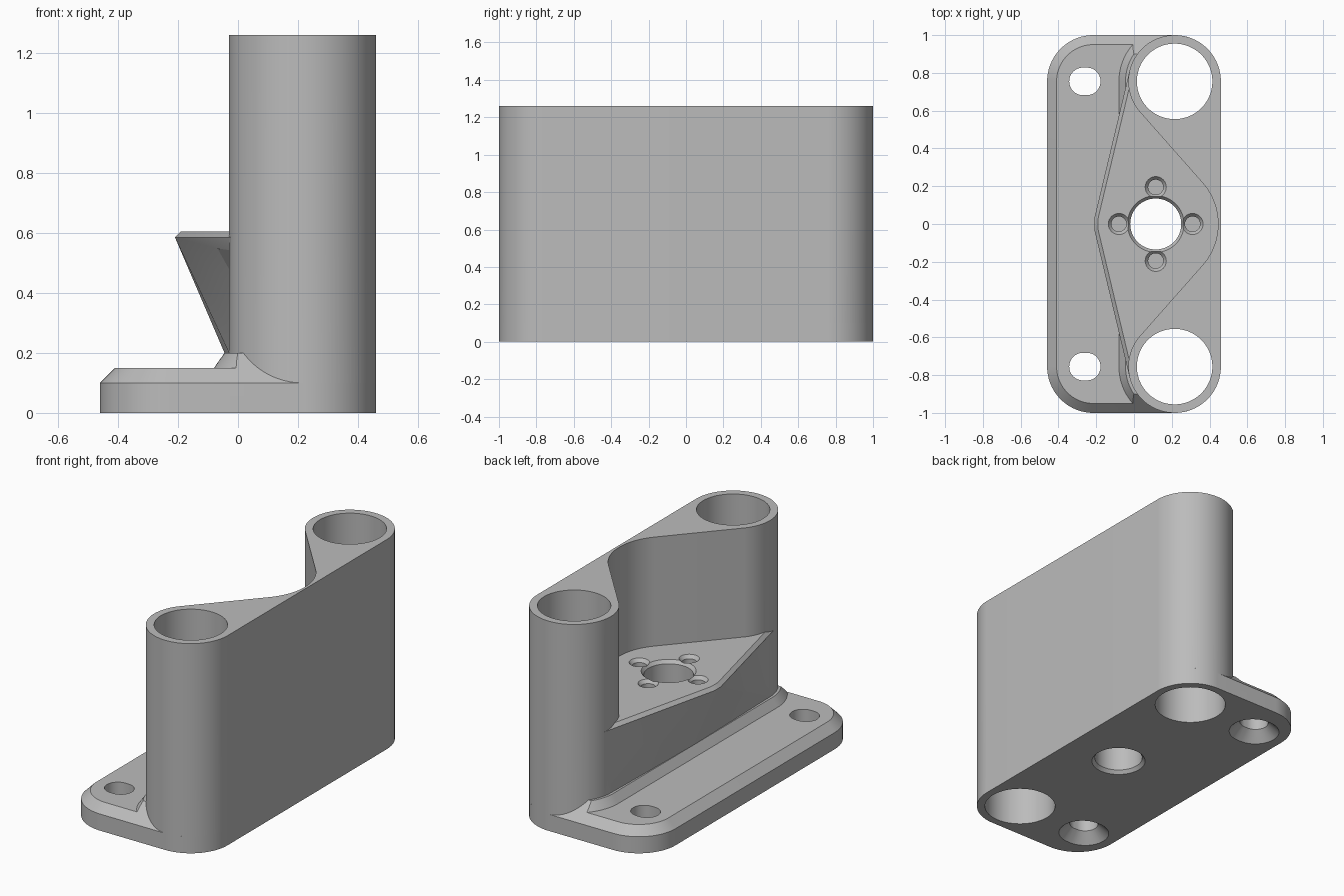
import bpy, bmesh, math
from math import cos, sin, pi, radians

if "Cube" in bpy.data.objects:
    bpy.data.objects.remove(bpy.data.objects["Cube"])

grey = bpy.data.materials.new("plain_grey")
grey.diffuse_color = (0.5, 0.5, 0.5, 1)
grey.use_nodes = True
grey.node_tree.nodes["Principled BSDF"].inputs["Base Color"].default_value = grey.diffuse_color

CX, CY, R = 0.215, 0.755, 0.245      # tube centre and outer radius
HX, POCKET = 0.115, 0.33             # motor bore centre and pocket radius


def loft(name, rings):
    """Solid through rings of equal point count; each ring is (z, [(x, y), ...])."""
    bm = bmesh.new()
    loops = [[bm.verts.new((x, y, z)) for x, y in pts] for z, pts in rings]
    n = len(loops[0])
    bm.faces.new(loops[0][::-1])
    bm.faces.new(loops[-1])
    for a, b in zip(loops, loops[1:]):
        for i in range(n):
            j = (i + 1) % n
            bm.faces.new((a[i], a[j], b[j], b[i]))
    bmesh.ops.recalc_face_normals(bm, faces=bm.faces)
    me = bpy.data.meshes.new(name)
    bm.to_mesh(me)
    bm.free()
    me.materials.append(grey)
    ob = bpy.data.objects.new(name, me)
    bpy.context.collection.objects.link(ob)
    return ob


def arc(cx, cy, r, a0, a1, n=24):
    return [(cx + r * cos(a0 + (a1 - a0) * i / n),
             cy + r * sin(a0 + (a1 - a0) * i / n)) for i in range(n + 1)]


def rounded(r):
    """Rounded rectangle about the four corner centres."""
    pts = []
    for k, (sx, sy) in enumerate([(1, 1), (-1, 1), (-1, -1), (1, -1)]):
        pts += arc(CX * sx, CY * sy, r, k * pi / 2, (k + 1) * pi / 2)
    return pts


def slot(cx, cy, r, half):
    return (arc(cx + half, cy, r, -pi / 2, pi / 2) +
            arc(cx - half, cy, r, pi / 2, 3 * pi / 2))


def revolved(name, x, y, profile, n=64):
    """Round solid from (z, radius) pairs."""
    return loft(name, [(z, arc(x, y, r, 0, 2 * pi * (n - 1) / n, n - 1))
                       for z, r in profile])


def boolean(target, other, op):
    m = target.modifiers.new(op, 'BOOLEAN')
    m.operation, m.solver, m.object = op, 'EXACT', other
    bpy.context.view_layer.objects.active = target
    bpy.ops.object.modifier_apply(modifier=m.name)
    bpy.data.objects.remove(other)


# Flange with a chamfered rim
bracket = loft("mount_bracket", [(0, rounded(R)), (0.1, rounded(R)),
                                 (0.15, rounded(R - 0.05))])

# Sloped foot around the tower, trimmed by the extended rim chamfer
foot = loft("foot", [(z, arc(CX, CY, r, pi / 2, pi) + arc(CX, -CY, r, pi, 3 * pi / 2))
                     for z, r in ((0.05, R + 0.05), (0.15, R + 0.05), (0.2, R + 0.015))])
trim = loft("trim", [(0, rounded(R)), (0.1, rounded(R)), (0.25, rounded(R - 0.15))])
boolean(foot, trim, 'INTERSECT')
boolean(bracket, foot, 'UNION')

# Tower: two tubes joined by a wall with a curved pocket
ang = math.atan2(CY, CX - HX) - math.acos((R + POCKET) / math.hypot(CX - HX, CY))
upper = arc(CX, CY, R, 0, pi + ang, 60)
lower = [(x, -y) for x, y in reversed(upper)]
tower_outline = upper + arc(HX, 0, POCKET, ang, -ang, 32) + lower
boolean(bracket, loft("tower", [(0, tower_outline), (1.26, tower_outline)]), 'UNION')


# Motor seat: pointed block tapering down to the foot
def seat_ring(x_tip, y_tip, x_end, y_end):
    return [(0.452, -CY), (0.452, CY), (x_end, y_end), (x_tip, y_tip),
            (x_tip, -y_tip), (x_end, -y_end)]


t = radians(13.2)
ex, ey = CX - R * cos(t), CY + R * sin(t)
boolean(bracket, loft("motor_seat", [
    (0.05, seat_ring(-0.045, 0.03, -0.03, CY)),
    (0.2, seat_ring(-0.045, 0.03, -0.03, CY)),
    (0.585, seat_ring(-0.21, 0.03, ex, ey)),
    (0.605, seat_ring(-0.19, 0.03, ex + 0.02, ey))]), 'UNION')

# Tube bores and countersunk flange slots
for s in (-1, 1):
    boolean(bracket, revolved("tube_bore", CX, s * CY, [(-0.1, 0.2), (1.4, 0.2)]),
            'DIFFERENCE')
    boolean(bracket, loft("screw_slot", [
        (-0.01, slot(-0.26, s * CY, 0.145, 0.01)),
        (0.06, slot(-0.26, s * CY, 0.073, 0.01)),
        (0.3, slot(-0.26, s * CY, 0.073, 0.01))]), 'DIFFERENCE')

# Central bore, chamfered at both ends
boolean(bracket, revolved("centre_bore", HX, 0, [
    (-0.01, 0.16), (0.02, 0.135), (0.585, 0.135), (0.605, 0.15), (0.7, 0.15)]),
    'DIFFERENCE')

# Four blind screw holes around it
for k in range(4):
    x, y = HX + 0.195 * cos(k * pi / 2), 0.195 * sin(k * pi / 2)
    boolean(bracket, revolved("screw_hole", x, y, [
        (0.4, 0.04), (0.585, 0.04), (0.605, 0.056), (0.7, 0.056)], 32), 'DIFFERENCE')

bpy.ops.object.select_all(action='DESELECT')
bracket.select_set(True)
bpy.context.view_layer.objects.active = bracket
bpy.ops.object.shade_smooth_by_angle(angle=radians(25))
